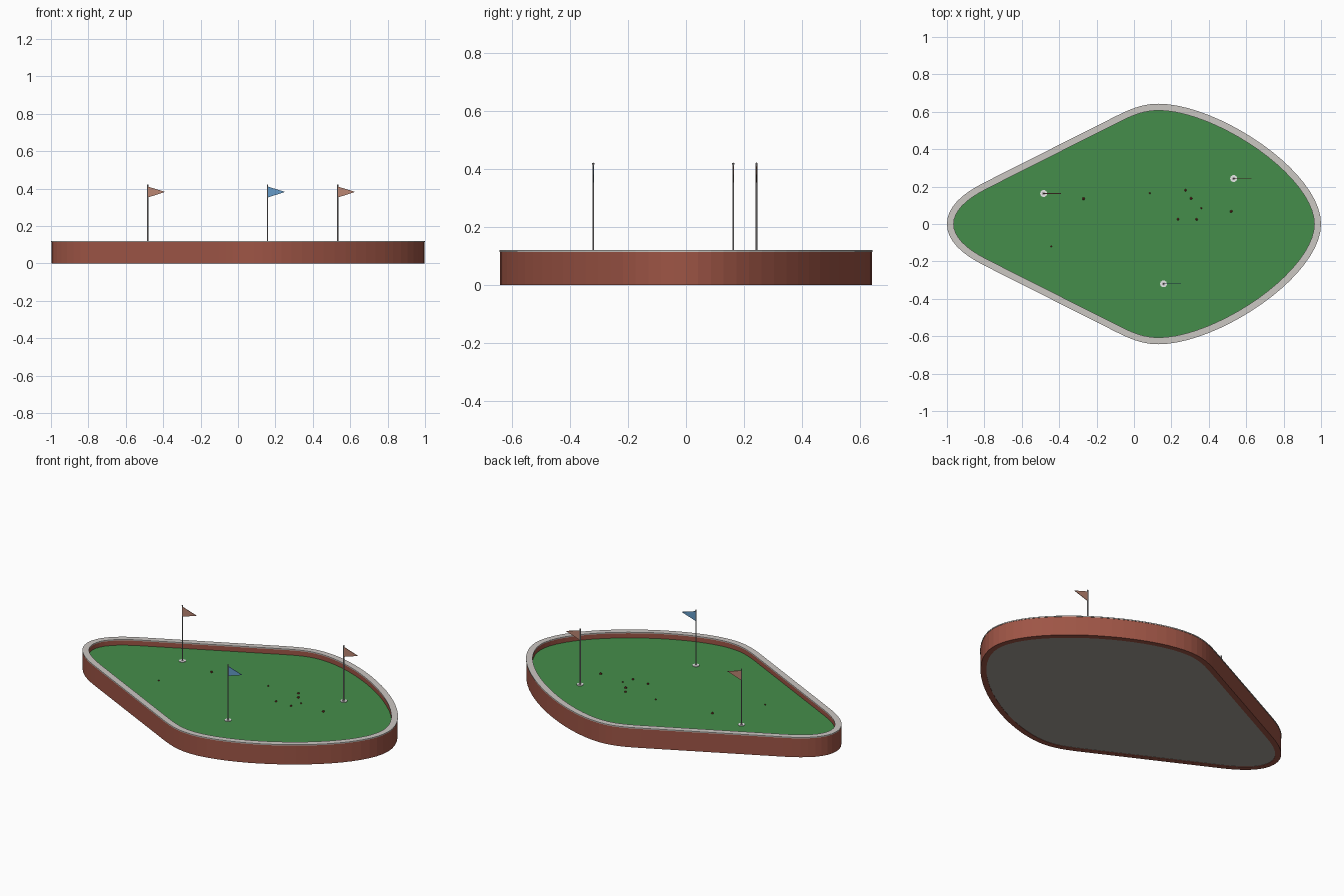
import bpy, bmesh, math
from mathutils import Vector
from mathutils.geometry import interpolate_bezier

if "Cube" in bpy.data.objects:
    bpy.data.objects.remove(bpy.data.objects["Cube"])


def mat(name, rgb):
    m = bpy.data.materials.new(name)
    m.diffuse_color = (*rgb, 1)
    m.use_nodes = True
    m.node_tree.nodes["Principled BSDF"].inputs["Base Color"].default_value = m.diffuse_color
    return m


BRICK = mat("brick red", (0.34, 0.09, 0.06))
STONE = mat("pale stone", (0.60, 0.57, 0.54))
GRASS = mat("grass green", (0.06, 0.27, 0.07))
GRAVEL = mat("gravel grey", (0.36, 0.34, 0.30))
WHITE = mat("cup white", (0.85, 0.85, 0.85))
METAL = mat("pole grey", (0.40, 0.38, 0.38))
SALMON = mat("flag salmon", (0.50, 0.24, 0.17))
BLUE = mat("flag blue", (0.13, 0.33, 0.58))
LEAF = mat("leaf dark red", (0.20, 0.03, 0.02))

# Teardrop outline: upper half from curves, mirrored for the lower half
SEGMENTS = [
    ((-1, 0), (-1, 0.09), (-0.92, 0.162), (-0.8, 0.222), 8),
    ((-0.8, 0.222), (-0.6, 0.323), (-0.3, 0.474), (-0.1, 0.575), 4),
    ((-0.1, 0.575), (-0.03, 0.61), (0.04, 0.643), (0.13, 0.643), 6),
    ((0.13, 0.643), (0.45, 0.643), (1, 0.28), (1, 0), 20),
]
half = []
for a, b, c, d, n in SEGMENTS:
    pts = interpolate_bezier(*(Vector((*p, 0)) for p in (a, b, c, d)), n + 1)
    half += pts if not half else pts[1:]
OUTLINE = half + [Vector((p.x, -p.y, 0)) for p in half[-2:0:-1]]


def inset(d):
    """Outline moved inward by d (the loop runs clockwise)."""
    n, out = len(OUTLINE), []
    for i, p in enumerate(OUTLINE):
        t = (OUTLINE[(i + 1) % n] - OUTLINE[i - 1]).normalized()
        out.append(p + Vector((t.y, -t.x, 0)) * d)
    return out


def finish(name, bm, material):
    bmesh.ops.recalc_face_normals(bm, faces=bm.faces)
    me = bpy.data.meshes.new(name)
    bm.to_mesh(me)
    bm.free()
    me.materials.append(material)
    ob = bpy.data.objects.new(name, me)
    bpy.context.collection.objects.link(ob)
    return ob


def ring(name, d0, d1, z0, z1, material):
    """Closed wall between two insets of the outline."""
    bm = bmesh.new()
    loops = [[bm.verts.new((p.x, p.y, z)) for p in inset(d)]
             for d, z in ((d0, z0), (d0, z1), (d1, z1), (d1, z0))]
    n = len(OUTLINE)
    for k in range(4):
        a, b = loops[k], loops[(k + 1) % 4]
        for i in range(n):
            j = (i + 1) % n
            bm.faces.new((a[i], a[j], b[j], b[i]))
    return finish(name, bm, material)


def slab(name, pts, offset, material):
    """Flat polygon extruded along offset."""
    bm = bmesh.new()
    face = bm.faces.new([bm.verts.new(p) for p in pts])
    top = bmesh.ops.extrude_face_region(bm, geom=[face], use_keep_orig=True)
    verts = [v for v in top["geom"] if isinstance(v, bmesh.types.BMVert)]
    bmesh.ops.translate(bm, vec=offset, verts=verts)
    return finish(name, bm, material)


def cylinder(name, x, y, z0, z1, r, sides, material):
    pts = [(x + r * math.cos(2 * math.pi * i / sides),
            y + r * math.sin(2 * math.pi * i / sides), z0) for i in range(sides)]
    return slab(name, pts, (0, 0, z1 - z0), material)


def ball(name, x, y, z, r, material):
    bm = bmesh.new()
    bmesh.ops.create_icosphere(bm, subdivisions=1, radius=r)
    bmesh.ops.translate(bm, vec=(x, y, z), verts=bm.verts)
    return finish(name, bm, material)


# Brick border, stone coping, gravel bed and turf
TURF = 0.085
ring("brick_wall", 0.002, 0.034, 0, 0.114, BRICK)
ring("stone_coping", 0, 0.036, 0.114, 0.12, STONE)
bed = [p + Vector((0, 0, 0.002)) for p in inset(0.034)]
slab("gravel_bed", bed, (0, 0, 0.058), GRAVEL)
turf = [p + Vector((0, 0, 0.06)) for p in inset(0.034)]
slab("turf", turf, (0, 0, TURF - 0.06), GRASS)

# Holes with poles and pennants
for i, (x, y, colour) in enumerate([(-0.483, 0.163, SALMON),
                                    (0.158, -0.32, BLUE),
                                    (0.533, 0.243, SALMON)], 1):
    cylinder(f"cup_{i}", x, y, TURF, TURF + 0.003, 0.019, 10, WHITE)
    cylinder(f"cup_hole_{i}", x, y, TURF + 0.003, TURF + 0.004, 0.009, 10, METAL)
    cylinder(f"pole_{i}", x, y, TURF, 0.418, 0.0032, 8, METAL)
    ball(f"pole_tip_{i}", x, y, 0.418, 0.0045, METAL)
    tri = [(x, y - 0.0015, 0.352), (x + 0.094, y - 0.0015, 0.382),
           (x, y - 0.0015, 0.411)]
    slab(f"pennant_{i}", tri, (0, 0.003, 0), colour)

# Fallen leaves scattered on the turf
for i, (x, y, r) in enumerate([(-0.27, 0.135, 0.008), (-0.442, -0.12, 0.005),
                               (0.085, 0.165, 0.005), (0.275, 0.18, 0.007),
                               (0.305, 0.137, 0.008), (0.36, 0.085, 0.005),
                               (0.235, 0.025, 0.007), (0.335, 0.025, 0.007),
                               (0.52, 0.067, 0.008)], 1):
    ball(f"leaf_{i}", x, y, TURF + 0.001, r, LEAF)
